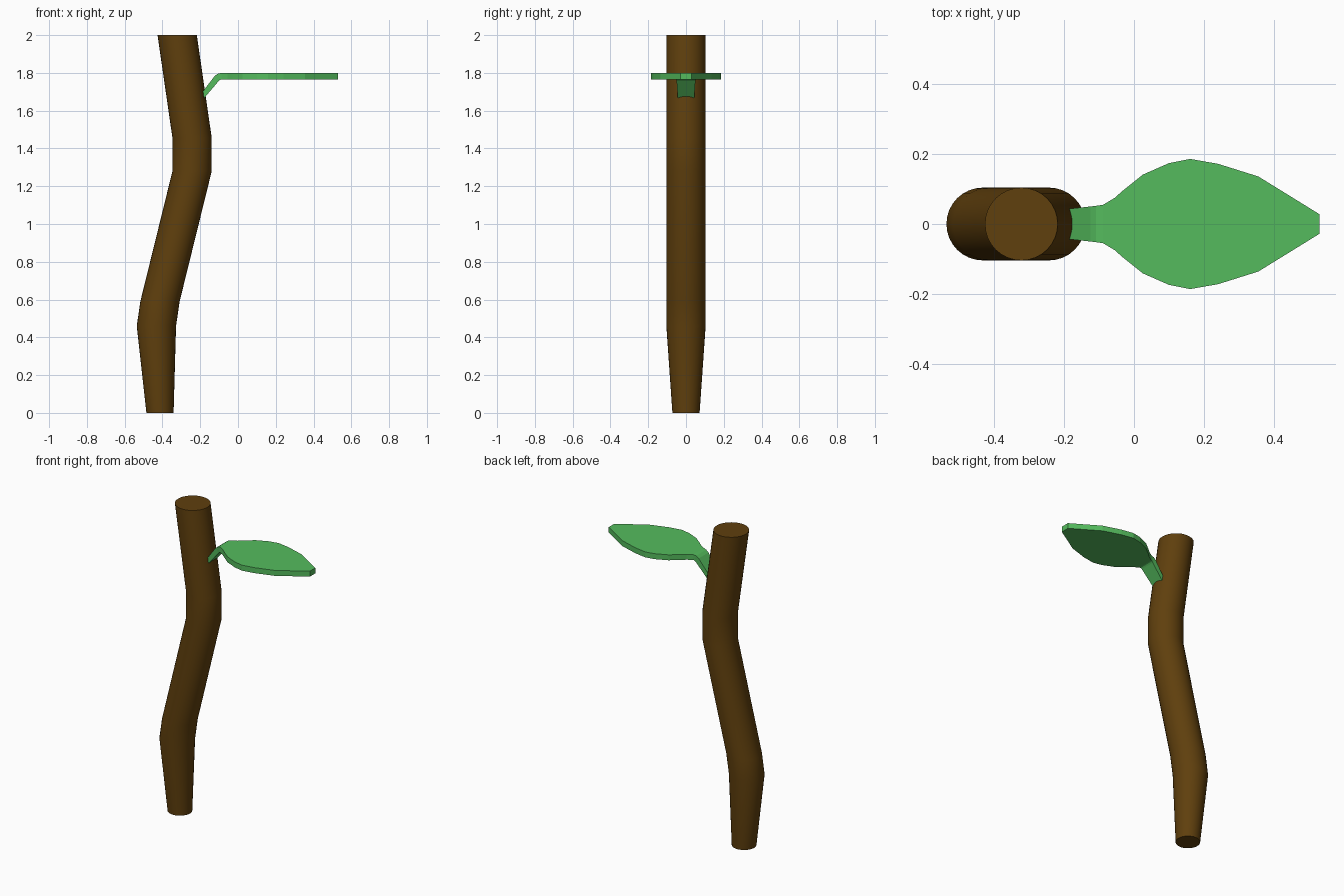
import bpy, bmesh
from math import cos, sin, pi, radians

if "Cube" in bpy.data.objects:
    bpy.data.objects.remove(bpy.data.objects["Cube"])


def loft(name, rings, color, smooth):
    """Skin a closed solid through a list of equal-sized point rings."""
    bm = bmesh.new()
    loops = [[bm.verts.new(p) for p in ring] for ring in rings]
    n = len(loops[0])
    for a, b in zip(loops, loops[1:]):
        for i in range(n):
            j = (i + 1) % n
            bm.faces.new((a[i], a[j], b[j], b[i]))
    bm.faces.new(loops[0])
    bm.faces.new(loops[-1])
    bmesh.ops.recalc_face_normals(bm, faces=bm.faces)
    mesh = bpy.data.meshes.new(name)
    bm.to_mesh(mesh)
    bm.free()
    obj = bpy.data.objects.new(name, mesh)
    bpy.context.collection.objects.link(obj)
    mat = bpy.data.materials.new(name + "_colour")
    mat.diffuse_color = color
    mat.use_nodes = True
    mat.node_tree.nodes["Principled BSDF"].inputs["Base Color"].default_value = mat.diffuse_color
    mesh.materials.append(mat)
    if smooth:
        bpy.context.view_layer.objects.active = obj
        obj.select_set(True)
        bpy.ops.object.shade_smooth_by_angle(angle=radians(30))
        obj.select_set(False)
    return obj


# Crooked stick: level rings as (centre x, z, radius)
path = [(-.413, 0, .072), (-.432, .46, .104), (-.413, .59, .104),
        (-.243, 1.28, .104), (-.243, 1.455, .104), (-.322, 2, .104)]
SIDES = 32
loft("stick",
     [[(x + r * cos(2 * pi * i / SIDES), r * sin(2 * pi * i / SIDES), z)
       for i in range(SIDES)] for x, z, r in path],
     (.115, .05, .004, 1), True)

# Leaf with bent stalk: sections as (top x, bottom x, half width, top z, bottom z)
sections = [(-.19, -.185, .043, 1.696, 1.66), (-.125, -.102, .05, 1.782, 1.757),
            (-.108, -.095, .052, 1.795, 1.763), (-.088, -.088, .055, 1.8, 1.765)]
blade = [(-.055, .075), (-.03, .097), (.025, .141), (.1, .174), (.16, .186),
         (.24, .172), (.355, .136), (.53, .028)]
sections += [(x, x, w, 1.8, 1.765) for x, w in blade]
loft("leaf",
     [[(xt, -w, zt), (xt, w, zt), (xb, w, zb), (xb, -w, zb)]
      for xt, xb, w, zt, zb in sections],
     (.09, .5, .11, 1), False)
